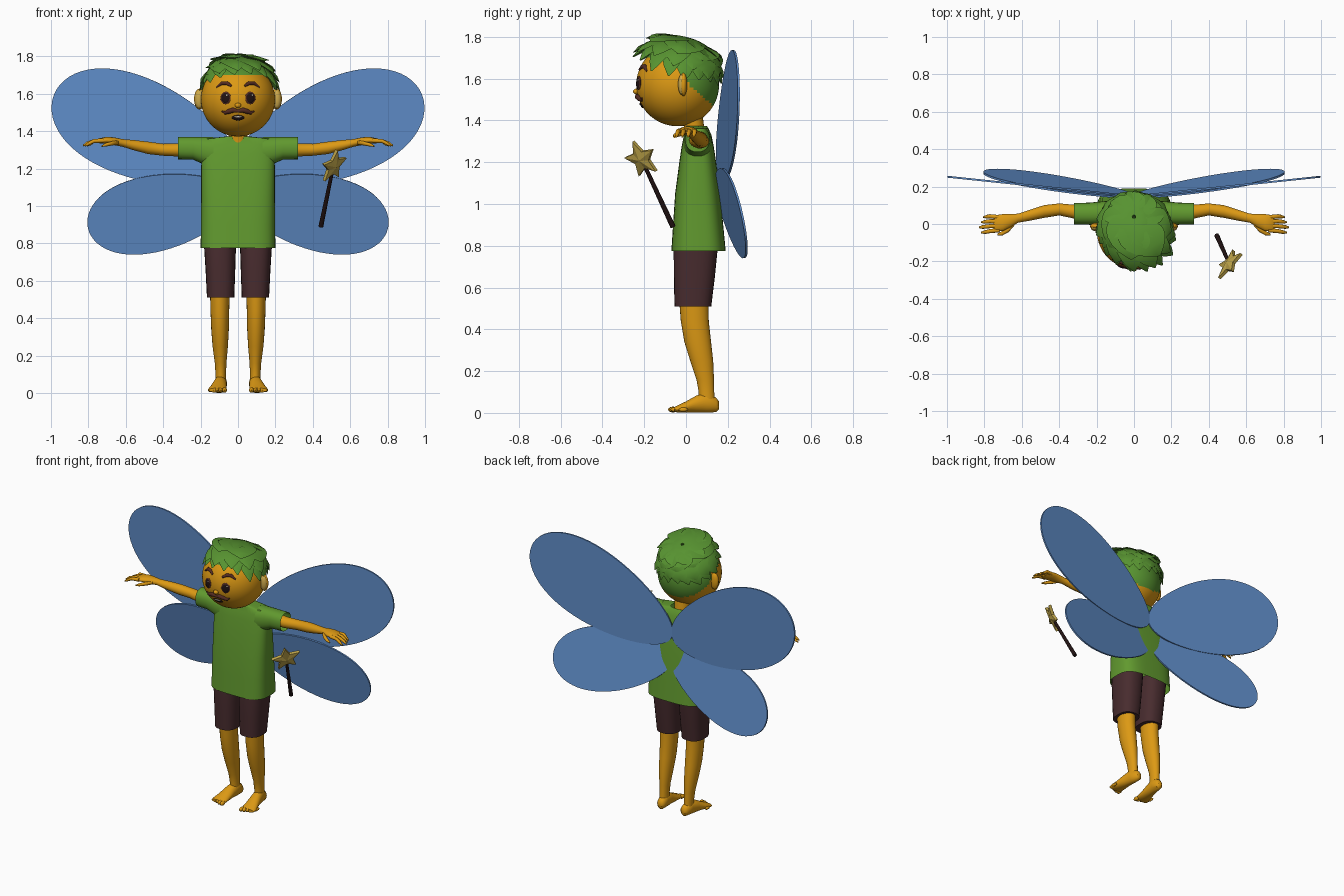
import bpy, bmesh, random
from math import sin, cos, pi, radians, sqrt, copysign
from mathutils import Vector, Matrix

random.seed(4)
if "Cube" in bpy.data.objects:
    bpy.data.objects.remove(bpy.data.objects["Cube"])


def material(name, r, g, b):
    m = bpy.data.materials.new(name)
    m.use_nodes = True
    m.diffuse_color = (r, g, b, 1)
    node = next(n for n in m.node_tree.nodes if n.type == 'BSDF_PRINCIPLED')
    node.inputs["Base Color"].default_value = (r, g, b, 1)
    node.inputs["Roughness"].default_value = 0.7
    return m


SKIN = material("warm skin", 0.72, 0.32, 0.007)
SHIRT = material("leaf green", 0.12, 0.32, 0.028)
HAIR = material("hair green", 0.095, 0.29, 0.03)
SHORTS = material("dark maroon", 0.065, 0.025, 0.028)
WING = material("wing blue", 0.115, 0.265, 0.58)
GOLD = material("dull gold", 0.5, 0.36, 0.065)
DARK = material("near black", 0.015, 0.006, 0.006)
BROWN = material("moustache brown", 0.09, 0.025, 0.016)
EAR = material("pale ear", 0.62, 0.4, 0.07)
WHITE = material("tooth white", 0.75, 0.68, 0.55)


def finish(name, bm, mats, smooth=True):
    bmesh.ops.recalc_face_normals(bm, faces=bm.faces)
    me = bpy.data.meshes.new(name)
    bm.to_mesh(me)
    bm.free()
    ob = bpy.data.objects.new(name, me)
    bpy.context.collection.objects.link(ob)
    for m in mats:
        me.materials.append(m)
    if smooth:
        bpy.ops.object.select_all(action='DESELECT')
        ob.select_set(True)
        bpy.context.view_layer.objects.active = ob
        bpy.ops.object.shade_smooth_by_angle(angle=radians(45))
    return ob


def tube(name, axis, sections, mat, side=1, n=24, power=2, caps=True):
    """Loft of super-ellipses; section = (position, centre a, centre b, radius a, radius b)."""
    bm = bmesh.new()
    rings = []
    for p, ca, cb, ra, rb in sections:
        ring = []
        for i in range(n):
            c, s = cos(2 * pi * i / n), sin(2 * pi * i / n)
            a = ca + ra * copysign(abs(c) ** (2 / power), c)
            b = cb + rb * copysign(abs(s) ** (2 / power), s)
            x, y, z = {'x': (p, a, b), 'y': (a, p, b), 'z': (a, b, p)}[axis]
            ring.append(bm.verts.new((x * side, y, z)))
        rings.append(ring)
    for r, q in zip(rings, rings[1:]):
        for i in range(n):
            bm.faces.new((r[i], r[i - 1], q[i - 1], q[i]))
    if caps:
        bm.faces.new(rings[0])
        bm.faces.new(rings[-1])
    return finish(name, bm, [mat])


def ball(name, loc, scale, mat, rot=Matrix(), seg=20):
    bm = bmesh.new()
    bmesh.ops.create_uvsphere(bm, u_segments=seg, v_segments=seg // 2, radius=1)
    bm.transform(Matrix.Translation(loc) @ rot.to_4x4() @ Matrix.Diagonal((*scale, 1)))
    return finish(name, bm, [mat])


def cord(name, points, radii, mat):
    cu = bpy.data.curves.new(name, 'CURVE')
    cu.dimensions = '3D'
    cu.bevel_depth = 1
    cu.bevel_resolution = 3
    cu.use_fill_caps = True
    sp = cu.splines.new('POLY')
    sp.points.add(len(points) - 1)
    for pt, co, r in zip(sp.points, points, radii):
        pt.co = (*co, 1)
        pt.radius = r
    cu.materials.append(mat)
    ob = bpy.data.objects.new(name, cu)
    bpy.context.collection.objects.link(ob)


# Head, with the scalp coloured by position
HEAD = Vector((0, -0.04, 1.57))
R = 0.198
bm = bmesh.new()
bmesh.ops.create_uvsphere(bm, u_segments=64, v_segments=48, radius=R)
bm.transform(Matrix.Translation(HEAD))
for f in bm.faces:
    c = f.calc_center_median()
    scalp = c.y > 0.0 and c.z > 1.585 - 0.9 * c.y
    f.material_index = 1 if scalp or c.z > 1.705 else 0
finish("head", bm, [SKIN, HAIR])
tube("neck", 'z', [(1.28, 0, 0.045, 0.055, 0.05), (1.36, 0, 0.04, 0.05, 0.048),
                   (1.42, 0, 0.03, 0.055, 0.05)], SKIN)


def on_head(x, z, lift=0.0):
    d = Vector((x, -sqrt(R * R - x * x - (z - HEAD.z) ** 2), z - HEAD.z))
    return HEAD + d.normalized() * (R + lift)


def face_plate(name, x, z, w, h, mat, lift=0.0, depth=0.006):
    p = on_head(x, z, lift)
    ball(name, p, (w, h, depth), mat, (p - HEAD).to_track_quat('Z', 'Y').to_matrix())


# Face
for s, tag in ((1, "left"), (-1, "right")):
    face_plate(tag + "_eye", 0.066 * s, 1.578, 0.029, 0.034, BROWN)
    face_plate(tag + "_pupil", 0.066 * s, 1.578, 0.023, 0.028, DARK, 0.003)
    face_plate(tag + "_eye_glint", 0.066 * s + 0.008, 1.592, 0.005, 0.005, WHITE, 0.007, 0.003)
    cord(tag + "_eyebrow", [on_head(x * s, z) for x, z in
         ((0.035, 1.642), (0.06, 1.657), (0.085, 1.657), (0.115, 1.635))],
         (0.006, 0.011, 0.011, 0.004), BROWN)
    cord(tag + "_moustache", [on_head(x * s, z, 0.003) for x, z in
         ((0, 1.508), (0.025, 1.514), (0.05, 1.506), (0.068, 1.499), (0.085, 1.508))],
         (0.008, 0.014, 0.013, 0.009, 0.003), BROWN)
    ball(tag + "_ear", (0.205 * s, -0.012, 1.572), (0.03, 0.018, 0.056), SKIN)
    ball(tag + "_inner_ear", (0.207 * s, -0.02, 1.572), (0.024, 0.018, 0.05), EAR)
ball("nose", on_head(0, 1.538), (0.017, 0.018, 0.014), SKIN)
face_plate("mouth", 0, 1.472, 0.034, 0.016, DARK)
face_plate("teeth", 0, 1.479, 0.022, 0.005, WHITE, 0.004, 0.004)

# Hair: two layers of pointed locks sweeping from the crown
tilt = Matrix.Rotation(radians(-20), 3, 'X')
bm = bmesh.new()
STEPS = 8
for layer, (count, radius, short) in enumerate(((18, 0.202, 0), (14, 0.211, 9), (9, 0.22, 28))):
    for k in range(count):
        az = 2 * pi * (k + 0.5 * layer) / count
        front = -sin(az)
        reach = radians(77 + 5 * front - short + random.uniform(-5, 5))
        flare = 0.008 + 0.055 * max(front, 0) ** 2
        rings = []
        for i in range(STEPS + 1):
            t = i / STEPS
            th, a = 0.04 + (reach - 0.04) * t, az + 0.45 * t
            d = tilt @ Vector((sin(th) * cos(a), sin(th) * sin(a), cos(th)))
            across = tilt @ Vector((-sin(a), cos(a), 0))
            p = HEAD + d * (radius + flare * t * t)
            w = 0.004 + 1.08 / count * sin(pi * (0.1 + 0.9 * t)) ** 0.75
            h = min(0.3 * w, 0.012)
            rings.append([bm.verts.new(v) for v in
                          (p + across * w, p + d * h, p - across * w, p - d * h)])
        for r, q in zip(rings, rings[1:]):
            for i in range(4):
                bm.faces.new((r[i - 1], r[i], q[i], q[i - 1]))
        bm.faces.new(rings[0])
        bm.faces.new(rings[-1])
finish("hair_locks", bm, [HAIR])

# Shirt body
shirt = tube("shirt_body", 'z', [
    (0.775, 0, 0.06, 0.2, 0.13), (0.9, 0, 0.058, 0.198, 0.12), (1.05, 0, 0.056, 0.197, 0.108),
    (1.2, 0, 0.056, 0.197, 0.088), (1.28, 0, 0.056, 0.195, 0.076), (1.33, 0, 0.056, 0.19, 0.066),
    (1.36, 0, 0.054, 0.18, 0.054), (1.372, 0, 0.05, 0.06, 0.05)],
    SHIRT, n=48, power=3.2, caps=False)

# Limbs and clothes on both sides
for s, tag in ((1, "left"), (-1, "right")):
    tube(tag + "_sleeve", 'x', [
        (0.13, 0.056, 1.285, 0.068, 0.085), (0.2, 0.056, 1.3, 0.062, 0.07),
        (0.24, 0.055, 1.309, 0.059, 0.061), (0.32, 0.055, 1.31, 0.057, 0.06)],
        SHIRT, s, power=2.3, caps=False)
    tube(tag + "_arm", 'x', [
        (0.2, 0.06, 1.308, 0.045, 0.04), (0.32, 0.066, 1.3, 0.037, 0.035),
        (0.4, 0.078, 1.301, 0.032, 0.032), (0.48, 0.067, 1.311, 0.034, 0.033),
        (0.56, 0.046, 1.326, 0.029, 0.027), (0.62, 0.031, 1.338, 0.024, 0.02),
        (0.66, 0.018, 1.346, 0.036, 0.021), (0.7, 0.008, 1.351, 0.045, 0.019),
        (0.74, 0.003, 1.349, 0.044, 0.014), (0.75, 0.002, 1.347, 0.038, 0.008)], SKIN, s)
    for k in range(4):
        y, tip = 0.036 - 0.023 * k, 0.83 - 0.012 * abs(k - 2)
        tube(f"{tag}_finger_{k + 1}", 'x', [
            (0.72, y, 1.35, 0.012, 0.012), (0.77, y * 1.15, 1.348, 0.011, 0.011),
            (tip - 0.02, y * 1.2 - 0.004, 1.334, 0.01, 0.01),
            (tip, y * 1.2 - 0.006, 1.322, 0.004, 0.004)], SKIN, s, n=10)
    tube(tag + "_thumb", 'x', [
        (0.64, 0.005, 1.34, 0.014, 0.012), (0.67, -0.028, 1.336, 0.015, 0.012),
        (0.705, -0.05, 1.328, 0.012, 0.01), (0.73, -0.056, 1.32, 0.005, 0.004)], SKIN, s, n=10)
    tube(tag + "_shorts_leg", 'z', [
        (0.51, 0.093, 0.033, 0.073, 0.088), (0.65, 0.094, 0.04, 0.079, 0.098),
        (0.78, 0.096, 0.046, 0.085, 0.105), (0.84, 0.096, 0.05, 0.088, 0.105)],
        SHORTS, s, power=2.5)
    tube(tag + "_leg", 'z', [
        (0.04, 0.092, 0.1, 0.029, 0.04), (0.1, 0.092, 0.098, 0.028, 0.037),
        (0.16, 0.093, 0.092, 0.031, 0.042), (0.25, 0.095, 0.075, 0.041, 0.055),
        (0.34, 0.096, 0.056, 0.047, 0.064), (0.44, 0.097, 0.042, 0.05, 0.067),
        (0.56, 0.097, 0.036, 0.053, 0.07)], SKIN, s)
    tube(tag + "_foot", 'y', [
        (0.158, 0.088, 0.036, 0.014, 0.018), (0.145, 0.088, 0.038, 0.027, 0.034),
        (0.1, 0.092, 0.05, 0.033, 0.049), (0.05, 0.098, 0.042, 0.037, 0.041),
        (0.0, 0.105, 0.028, 0.044, 0.027), (-0.04, 0.111, 0.019, 0.049, 0.017),
        (-0.058, 0.112, 0.016, 0.045, 0.011)], SKIN, s)
    for k in range(5):
        ball(f"{tag}_toe_{k + 1}", ((0.072 + 0.02 * k) * s, -0.062 + 0.003 * k * k, 0.016),
             (0.013 - 0.001 * k, 0.024, 0.014 - 0.001 * k), SKIN, seg=12)


# Wings: flat tapered ovals leaning back from the spine
def wing(name, side, root_z, length, width, angle, out, down):
    bm = bmesh.new()
    ring = []
    for i in range(64):
        t = 2 * pi * i / 64
        u = length * (1 - cos(t)) / 2
        v = width * sin(t) * (1 - 0.2 * cos(t))
        x = u * cos(angle) - v * sin(angle)
        dz = u * sin(angle) + v * cos(angle)
        ring.append(bm.verts.new((x * side, 0.148 + out * x - down * dz, root_z + dz)))
    bm.faces.new(ring)
    ob = finish(name, bm, [WING], smooth=False)
    mod = ob.modifiers.new("thickness", 'SOLIDIFY')
    mod.thickness = 0.01
    mod.offset = 0


for s, tag in ((1, "left"), (-1, "right")):
    wing(tag + "_upper_wing", s, 1.2, 1.06, 0.262, radians(22), 0.105, 0.0)
    wing(tag + "_lower_wing", s, 1.055, 0.82, 0.2, radians(-12), 0.125, 0.19)

# Wand: dark stick and a puffy star
base, centre = Vector((0.443, -0.062, 0.89)), Vector((0.51, -0.213, 1.215))
up = (centre - base).normalized()
cord("wand_stick", [base, centre], (0.013, 0.009), DARK)
across = Vector((0.6, 0.8, 0))
across = (across - up * across.dot(up)).normalized()
normal = across.cross(up)
bm = bmesh.new()
rims = []
for face in (1, -1):
    rim = []
    for i in range(10):
        a, r = pi * i / 5, (0.095, 0.045)[i % 2]
        rim.append(bm.verts.new(centre + (up * cos(a) + across * sin(a)) * r + normal * 0.009 * face))
    peak = bm.verts.new(centre + normal * 0.022 * face)
    for i in range(10):
        bm.faces.new((rim[i - 1], rim[i], peak))
    rims.append(rim)
for i in range(10):
    bm.faces.new((rims[0][i - 1], rims[0][i], rims[1][i], rims[1][i - 1]))
finish("wand_star", bm, [GOLD], smooth=False)
